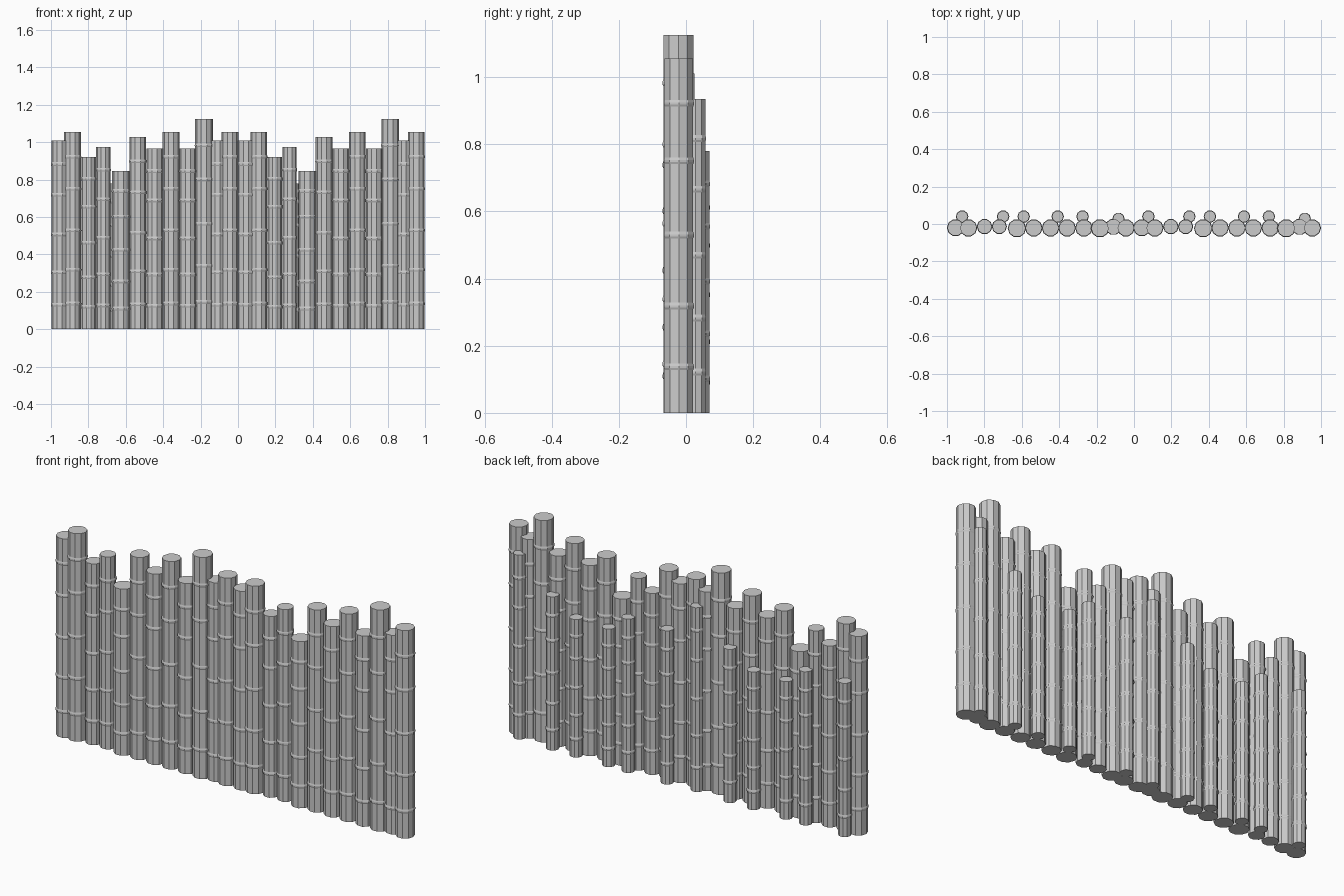
import bpy, bmesh
from math import cos, sin, pi

SIDES = 10
NODES = (0.128, 0.30, 0.50, 0.71, 0.872)  # joint positions as a fraction of height


def cane(name, x, y, r, h):
    # Ten-sided stalk with slim raised joints and flat ends
    profile = [(r, 0)]
    for f in NODES:
        z = f * h
        profile += [(r, z - 0.008), (r + 0.0025, z - 0.002),
                    (r + 0.0025, z + 0.004), (r, z + 0.012)]
    profile.append((r, h))
    bm = bmesh.new()
    rings = [[bm.verts.new((x + pr * cos(2 * pi * i / SIDES),
                            y + pr * sin(2 * pi * i / SIDES), z))
              for i in range(SIDES)] for pr, z in profile]
    for a, b in zip(rings, rings[1:]):
        for i in range(SIDES):
            j = (i + 1) % SIDES
            bm.faces.new((a[i], a[j], b[j], b[i]))
    bm.faces.new(rings[0][::-1])
    bm.faces.new(rings[-1])
    mesh = bpy.data.meshes.new(name)
    bm.to_mesh(mesh)
    bm.free()
    bpy.context.collection.objects.link(bpy.data.objects.new(name, mesh))


# x, y, radius, height of one fence panel
front = [(-0.954, -0.020, 0.044, 1.010), (-0.885, -0.021, 0.0445, 1.055),
         (-0.799, -0.014, 0.039, 0.920), (-0.720, -0.014, 0.038, 0.975),
         (-0.626, -0.023, 0.047, 0.845), (-0.536, -0.021, 0.0445, 1.028),
         (-0.446, -0.021, 0.0445, 0.967), (-0.358, -0.021, 0.0445, 1.055),
         (-0.268, -0.021, 0.0445, 0.967), (-0.182, -0.023, 0.047, 1.125),
         (-0.110, -0.015, 0.042, 1.010), (-0.043, -0.021, 0.0445, 1.055)]
back = [(-0.919, 0.040, 0.031, 0.78), (-0.700, 0.040, 0.031, 0.78),
        (-0.590, 0.040, 0.031, 0.70), (-0.408, 0.040, 0.031, 0.70),
        (-0.275, 0.040, 0.031, 0.78), (-0.083, 0.029, 0.030, 0.935)]

# Two identical panels side by side
for dx in (0, 0.996):
    for label, row in (("front_cane", front), ("back_cane", back)):
        for x, y, r, h in row:
            cane(label, x + dx, y, r, h)
